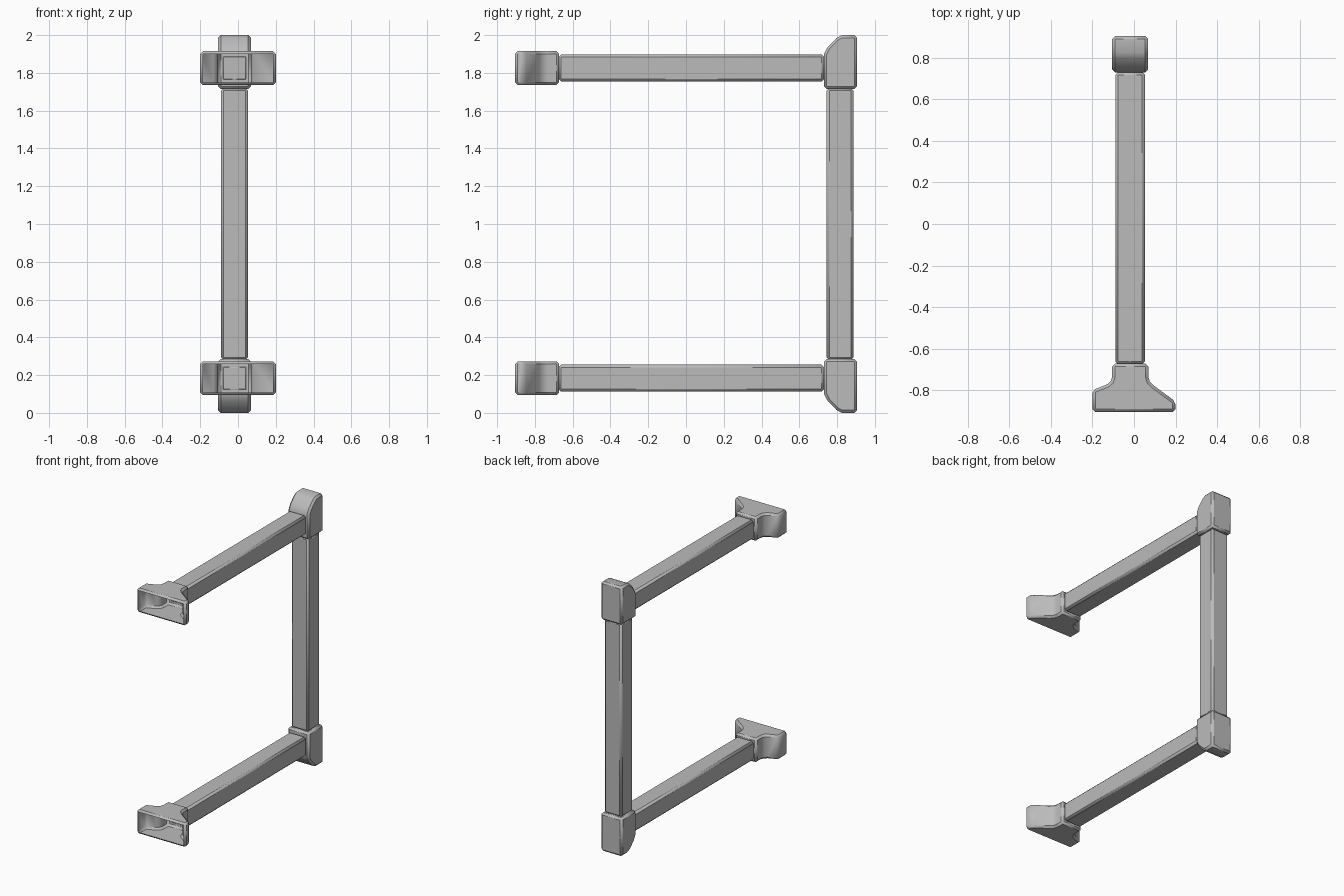
import bpy
import bmesh
from math import radians
from mathutils import Vector

if "Cube" in bpy.data.objects:
    bpy.data.objects.remove(bpy.data.objects["Cube"], do_unlink=True)

grey = bpy.data.materials.new("plain_grey")
grey.use_nodes = True
colour = (0.5, 0.5, 0.5, 1)
grey.diffuse_color = colour
grey.node_tree.nodes["Principled BSDF"].inputs["Base Color"].default_value = colour


def extruded(name, profile, along, bevel=0.014, open_front=False):
    """Extrude a closed profile, chamfer its hard edges, optionally open the front."""
    bm = bmesh.new()
    base = bm.faces.new([bm.verts.new(p) for p in profile])
    grown = bmesh.ops.extrude_face_region(bm, geom=[base], use_keep_orig=True)
    moved = [v for v in grown["geom"] if isinstance(v, bmesh.types.BMVert)]
    bmesh.ops.translate(bm, verts=moved, vec=Vector(along))
    bmesh.ops.recalc_face_normals(bm, faces=bm.faces[:])
    hard = [e for e in bm.edges if e.calc_face_angle(0) > radians(48)]
    bmesh.ops.bevel(bm, geom=hard, offset=bevel, segments=1, profile=0.5,
                    affect='EDGES', clamp_overlap=True)
    bmesh.ops.recalc_face_normals(bm, faces=bm.faces[:])
    if open_front:
        front = [f for f in bm.faces if f.normal.y < -0.99]
        bmesh.ops.delete(bm, geom=front, context='FACES')
    mesh = bpy.data.meshes.new(name)
    bm.to_mesh(mesh)
    bm.free()
    mesh.materials.append(grey)
    obj = bpy.data.objects.new(name, mesh)
    bpy.context.collection.objects.link(obj)
    bpy.ops.object.select_all(action='DESELECT')
    obj.select_set(True)
    bpy.context.view_layer.objects.active = obj
    bpy.ops.object.shade_smooth_by_angle(angle=radians(40))
    return obj


BAR_L, BAR_R = -0.09, 0.053

# Upright post
extruded("upright_post",
         [(BAR_L, 0.745, 0.28), (BAR_R, 0.745, 0.28),
          (BAR_R, 0.887, 0.28), (BAR_L, 0.887, 0.28)], (0, 0, 1.44))

# Corner caps: rounded slope on the outer front edge
cap = [(0.73, 1.715), (0.905, 1.715), (0.905, 2.0), (0.825, 2.0),
       (0.797, 1.985), (0.75, 1.937), (0.73, 1.90)]
extruded("upper_corner_cap", [(-0.105, y, z) for y, z in cap], (0.173, 0, 0))
extruded("lower_corner_cap", [(-0.105, y, 2 - z) for y, z in cap], (0.173, 0, 0))

# Flared end socket, seen from above
socket = [(-0.2, -0.905), (0.2, -0.905), (0.2, -0.855), (0.095, -0.777),
          (0.076, -0.758), (0.069, -0.735), (0.069, -0.672), (-0.105, -0.672),
          (-0.105, -0.735), (-0.112, -0.757), (-0.13, -0.772), (-0.2, -0.80)]

# Arms with their hollow sockets
for level, z in (("lower", 0.112), ("upper", 1.754)):
    extruded(level + "_arm",
             [(BAR_L, -0.675, z), (BAR_R, -0.675, z),
              (BAR_R, -0.675, z + 0.143), (BAR_L, -0.675, z + 0.143)],
             (0, 1.407, 0))
    extruded(level + "_end_socket", [(x, y, z - 0.018) for x, y in socket],
             (0, 0, 0.179), open_front=True)
